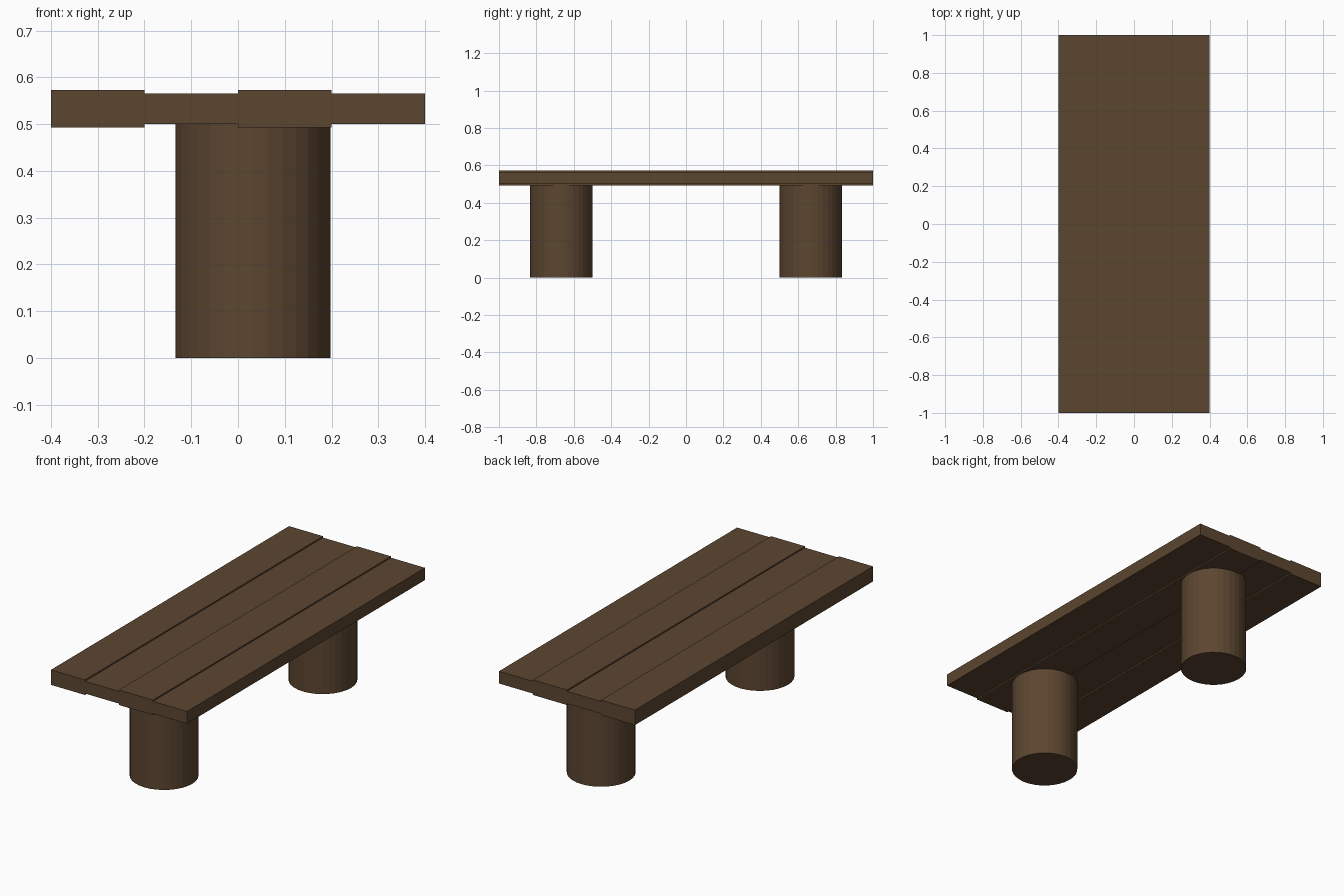
import bpy

cube = bpy.data.objects.get("Cube")
if cube:
    bpy.data.objects.remove(cube, do_unlink=True)

# Brown wood
wood = bpy.data.materials.new("dark_brown_wood")
wood.use_nodes = True
colour = (0.107, 0.061, 0.030, 1)
wood.diffuse_color = colour
bsdf = wood.node_tree.nodes["Principled BSDF"]
bsdf.inputs["Base Color"].default_value = colour
bsdf.inputs["Roughness"].default_value = 0.8


def finish(name):
    obj = bpy.context.object
    obj.name = name
    obj.data.materials.append(wood)
    return obj


# Four top planks, alternately thick and thin
plank_width = 0.2
mid_height = 0.533
for i in range(4):
    thickness = 0.08 if i % 2 == 0 else 0.065
    x = (i - 1.5) * plank_width
    bpy.ops.mesh.primitive_cube_add(size=1, location=(x, 0, mid_height))
    plank = finish(f"top_plank_{i + 1}")
    plank.scale = (plank_width, 2, thickness)

# Two round log legs, set slightly off centre
leg_height = 0.505
for name, side in (("front_leg", -1), ("back_leg", 1)):
    bpy.ops.mesh.primitive_cylinder_add(
        vertices=32, radius=0.166, depth=leg_height,
        location=(0.032, side * 0.667, leg_height / 2))
    finish(name)
